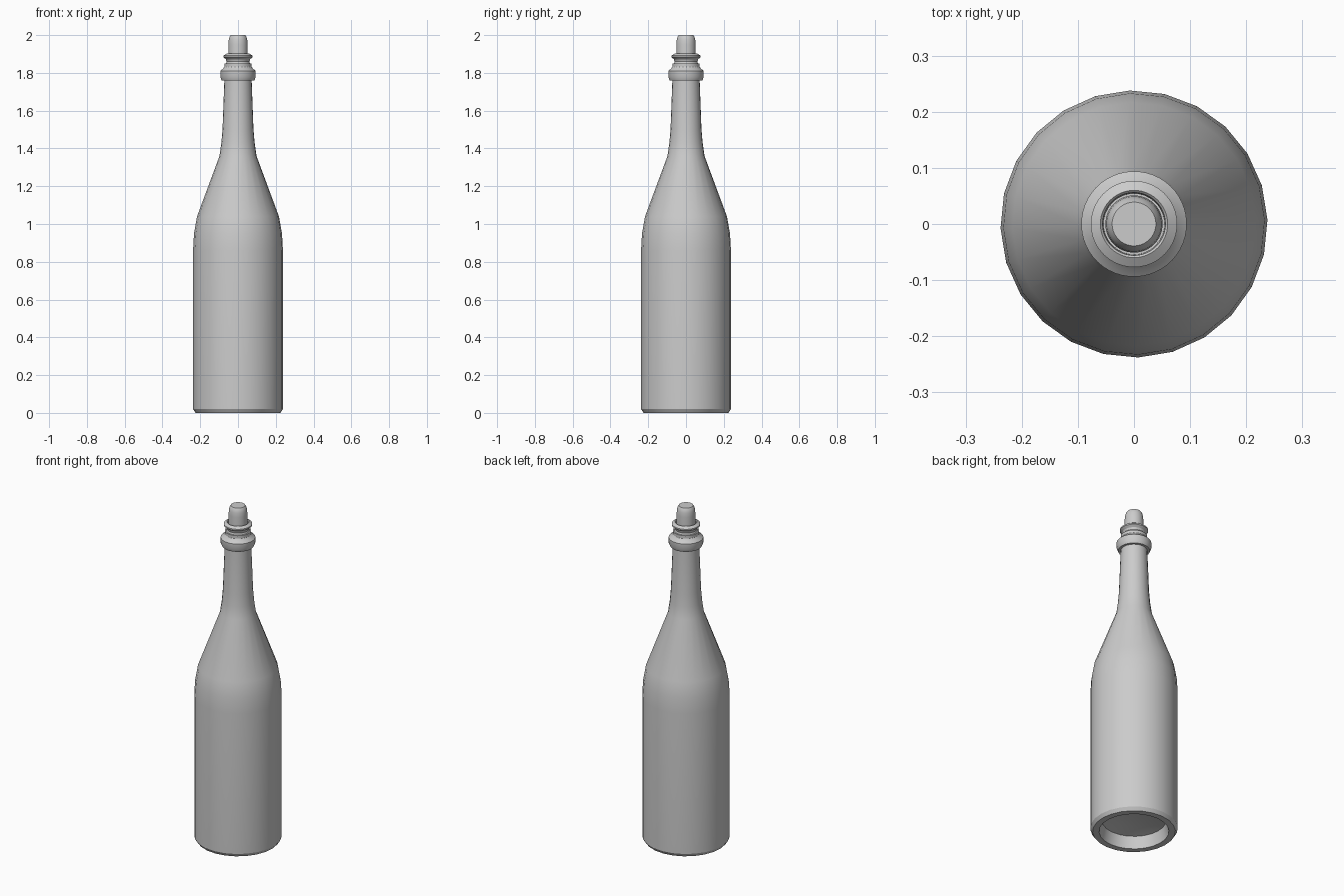
import bpy, bmesh, math

cube = bpy.data.objects.get("Cube")
if cube:
    bpy.data.objects.remove(cube, do_unlink=True)

SIDES = 24
TURN = math.radians(1.8)

grey = bpy.data.materials.new("plain_grey")
grey.use_nodes = True
grey.diffuse_color = (0.6, 0.6, 0.6, 1)
grey.node_tree.nodes["Principled BSDF"].inputs["Base Color"].default_value = (0.6, 0.6, 0.6, 1)


def lathe(name, profile, sides=SIDES, angle=30):
    """Revolve (radius, height) points around z; radius 0 makes a pole."""
    bm = bmesh.new()
    rings = []
    for r, z in profile:
        count = sides if r > 0 else 1
        rings.append([bm.verts.new((r * math.cos(TURN + math.tau * i / sides),
                                    r * math.sin(TURN + math.tau * i / sides), z))
                      for i in range(count)])
    for a, b in zip(rings, rings[1:]):
        for i in range(sides):
            j = (i + 1) % sides
            quad = [a[i % len(a)], a[j % len(a)], b[j % len(b)], b[i % len(b)]]
            bm.faces.new(list(dict.fromkeys(quad)))
    bmesh.ops.recalc_face_normals(bm, faces=bm.faces)
    mesh = bpy.data.meshes.new(name)
    bm.to_mesh(mesh)
    bm.free()
    mesh.materials.append(grey)
    ob = bpy.data.objects.new(name, mesh)
    bpy.context.collection.objects.link(ob)
    bpy.ops.object.select_all(action="DESELECT")
    ob.select_set(True)
    bpy.context.view_layer.objects.active = ob
    bpy.ops.object.shade_smooth_by_angle(angle=math.radians(angle))
    return ob


# Bottle glass: hollow base, body, shoulder and neck, up to the mouth
lathe("bottle_glass", [
    (0, 0.09), (0.1, 0.085), (0.175, 0.07), (0.19, 0.0),      # hollow base
    (0.225, 0.0), (0.238, 0.02), (0.238, 0.86),               # body
    (0.233, 0.95), (0.217, 1.04),                             # shoulder
    (0.098, 1.36), (0.088, 1.43), (0.082, 1.50), (0.072, 1.77),  # neck
    (0.072, 1.85), (0, 1.85),
])

# Collar and flared lip around the mouth
lathe("neck_collar", [
    (0.07, 1.76), (0.086, 1.76), (0.094, 1.778), (0.094, 1.81), (0.08, 1.822),
    (0.066, 1.84), (0.06, 1.86), (0.064, 1.872), (0.077, 1.883),
    (0.077, 1.891), (0.06, 1.902), (0.056, 1.898), (0.054, 1.86),
], sides=48)

# Stopper pushed into the mouth
lathe("stopper", [
    (0, 1.84), (0.05, 1.84), (0.051, 1.95), (0.049, 1.975),
    (0.045, 1.99), (0.039, 2.0), (0, 2.0),
], sides=48, angle=40)
